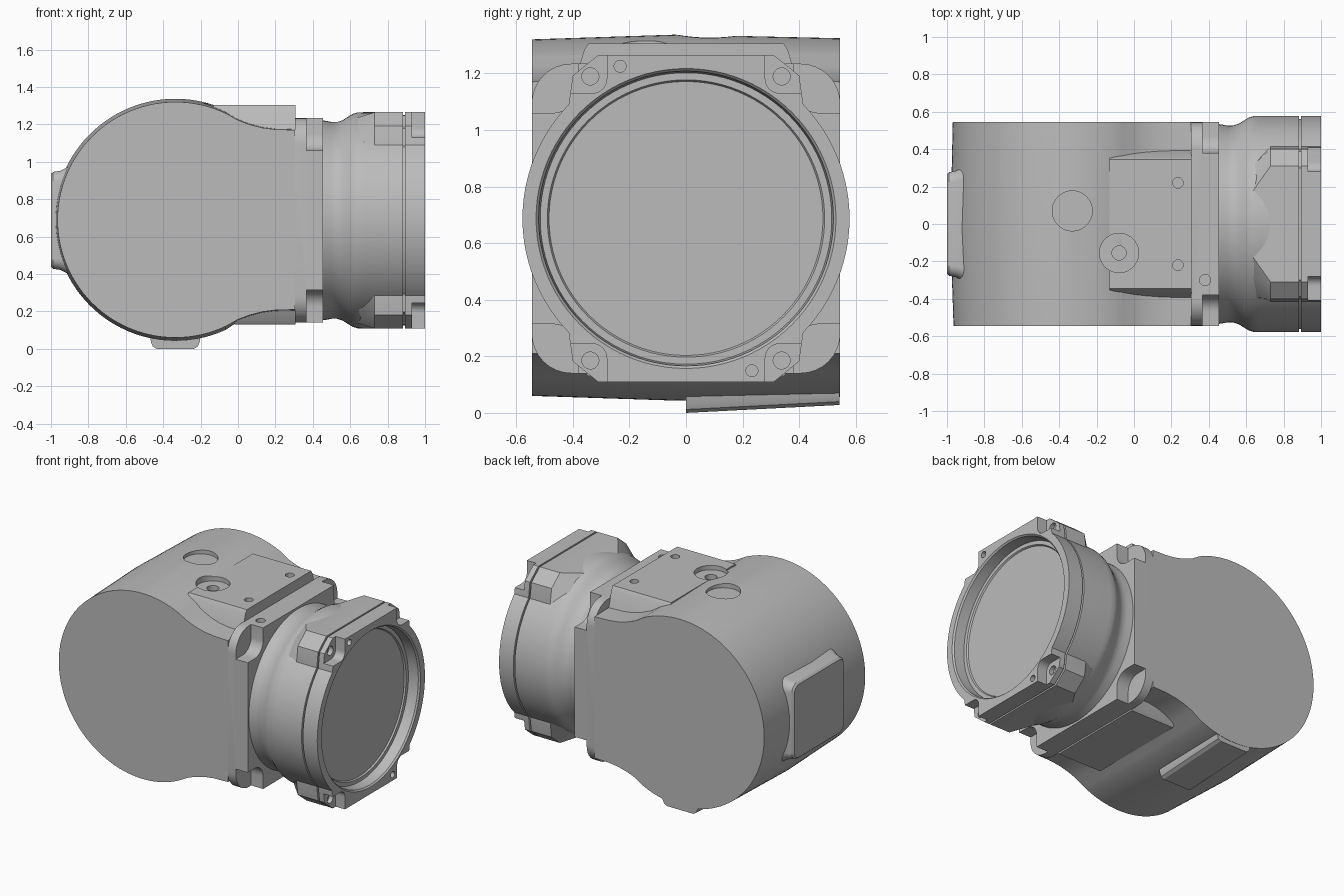
import bpy, bmesh, math
from math import sin, cos, radians

if "Cube" in bpy.data.objects:
    bpy.data.objects.remove(bpy.data.objects["Cube"])

grey = bpy.data.materials.new("light_grey")
grey.use_nodes = True
colour = (0.5, 0.5, 0.5, 1)
grey.diffuse_color = colour
grey.node_tree.nodes["Principled BSDF"].inputs["Base Color"].default_value = colour

CZ = 0.687  # height of the main axis


def loft(name, sections):
    """Skin a row of matching 3D sections and cap both ends."""
    bm = bmesh.new()
    rings = [[bm.verts.new(p) for p in s] for s in sections]
    n = len(rings[0])
    for a, b in zip(rings, rings[1:]):
        for i in range(n):
            j = (i + 1) % n
            bm.faces.new((a[i], a[j], b[j], b[i]))
    bm.faces.new(rings[0])
    bm.faces.new(rings[-1])
    bmesh.ops.recalc_face_normals(bm, faces=bm.faces)
    mesh = bpy.data.meshes.new(name)
    bm.to_mesh(mesh)
    bm.free()
    mesh.materials.append(grey)
    ob = bpy.data.objects.new(name, mesh)
    bpy.context.collection.objects.link(ob)
    return ob


def circle(x, r, y=0, z=CZ, n=96):
    ts = [2 * math.pi * i / n for i in range(n)]
    return [(x, y + r * cos(t), z + r * sin(t)) for t in ts]


def rounded(x, hy, hz, r, y=0, z=CZ, steps=8):
    """Rounded rectangle across the main axis."""
    pts = []
    for k, (sy, sz) in enumerate(((1, 1), (-1, 1), (-1, -1), (1, -1))):
        for i in range(steps + 1):
            t = radians(90 * (k + i / steps))
            pts.append((x, y + sy * (hy - r) + r * cos(t), z + sz * (hz - r) + r * sin(t)))
    return pts


def drill(x, y, r, low, high=1.5):
    """Vertical round cutter."""
    flat = circle(0, r, y, x, 40)
    return loft("drill", [[(c, b, h) for _, b, c in flat] for h in (low, high)])


def bore(y, z, r, x0, x1=1.1):
    return loft("bore", [circle(x, r, y, z, 32) for x in (x0, x1)])


def cut(targets, cutters):
    for ob in targets:
        bpy.context.view_layer.objects.active = ob
        for c in cutters:
            mod = ob.modifiers.new("cut", "BOOLEAN")
            mod.operation = "DIFFERENCE"
            mod.solver = "EXACT"
            mod.object = c
            bpy.ops.object.modifier_apply(modifier=mod.name)
    for c in cutters:
        bpy.data.objects.remove(c)


# Drum-shaped housing: round back blending into a flat neck
def housing_section(y, r, lift):
    cx, cz = -0.335, 0.69
    fillet = [(0.305, 0.48), (0.2, 0.483), (0.13, 0.492), (0.06, 0.51), (0.0, 0.533)]
    top = [(x, cz + h + lift) for x, h in fillet]
    start = math.acos(0.27 / r)
    n = 72
    arc = []
    for i in range(n + 1):
        t = start + (2 * math.pi - 2 * start) * i / n
        arc.append((cx + r * cos(t), cz + r * sin(t)))
    bottom = [(x, 2 * cz - z) for x, z in reversed(top)]
    return [(x, y, z) for x, z in top + arc + bottom]


housing = loft("housing", [housing_section(-0.545, 0.63, 0),
                           housing_section(-0.03, 0.647, 0.012),
                           housing_section(0.545, 0.634, 0)])


# Raised pads above and below the neck
def pad(name, x0, base, face):
    yz = [(-0.4, base), (-0.36, face * 0.85 + base * 0.15), (-0.345, face),
          (0.345, face), (0.36, face * 0.85 + base * 0.15), (0.4, base)]
    return loft(name, [[(x, y, z) for y, z in yz] for x in (x0, 0.308)])


top_pad = pad("top_pad", -0.13, 1.15, 1.305)
bottom_pad = pad("bottom_pad", -0.02, 0.24, 0.13)

# Square flange with rounded corners and corner pockets
flange = loft("flange", [rounded(x, 0.545, 0.547, 0.14) for x in (0.305, 0.455)])
pockets = [loft("pocket", [rounded(x, 0.2, 0.2, 0.09, sy * 0.58, CZ + sz * 0.573)
                           for x in (0.365, 0.6)])
           for sy in (-1, 1) for sz in (-1, 1)]
cut([flange], pockets + [drill(0.38, -0.3, 0.03, 1.17)])

# Holes and spot faces on the top
cut([housing, top_pad], [drill(-0.33, 0.07, 0.107, 1.305),
                         drill(-0.08, -0.155, 0.105, 1.275),
                         drill(-0.08, -0.155, 0.038, 1.2),
                         drill(0.235, 0.22, 0.028, 1.24),
                         drill(0.235, -0.22, 0.028, 1.24)])

# Rear pad and bottom rib
rear_pad = loft("rear_pad", [rounded(-0.9, 0.31, 0.29, 0.07),
                             rounded(-0.95, 0.285, 0.265, 0.06),
                             rounded(-0.988, 0.277, 0.259, 0.055),
                             rounded(-1.0, 0.265, 0.248, 0.05)])
rib = [(-0.475, 0.1), (-0.465, 0.035), (-0.455, 0.012), (-0.435, 0),
       (-0.235, 0), (-0.215, 0.012), (-0.205, 0.035), (-0.195, 0.1)]
bottom_rib = loft("bottom_rib", [[(x, y, z + lift) for x, z in rib]
                                 for y, lift in ((0, 0), (0.543, 0.028))])

# Turned collar with a thin groove and an open, stepped mouth
G0, G1 = 0.882, 0.893
turned = [(0.44, 0.535), (0.47, 0.532), (0.5, 0.526), (0.53, 0.526), (0.56, 0.536),
          (0.59, 0.555), (0.615, 0.57), (0.64, 0.577), (0.67, 0.578),
          (G0, 0.578), (G0, 0.562), (G1, 0.562), (G1, 0.578), (1.0, 0.578),
          (1.0, 0.53), (0.99, 0.521), (0.92, 0.515), (0.92, 0.49), (0.91, 0.484), (0.91, 0.1)]
collar = loft("collar", [circle(x, r) for x, r in turned])


# Faceted ears around the collar, tapered at the back
def ear_section(x, quarter, s=1):
    right = quarter + [(y, -z) for y, z in reversed(quarter)]
    pts = right + [(-y, z) for y, z in reversed(right)]
    return [(x, y * s, CZ + z * s) for y, z in pts]


full = [(0.31, 0.578), (0.4, 0.505), (0.415, 0.4)]
small = [(0.14, 0.54), (0.29, 0.47), (0.39, 0.37)]
ears = loft("collar_ears", [ear_section(0.61, small), ear_section(0.73, full),
                            ear_section(G0, full), ear_section(G0, full, 0.97),
                            ear_section(G1, full, 0.97), ear_section(G1, full),
                            ear_section(1.0, full)])
cut([ears], [loft("mouth", [circle(x, 0.545) for x in (0.8, 1.1)])])

# Screw seats, screw holes and dowel holes in the ears
seats = [loft("seat", [rounded(x, 0.12, 0.12, 0.05, sy * 0.4, CZ + sz * 0.563)
                       for x in (0.93, 1.1)])
         for sy in (-1, 1) for sz in (-1, 1)]
screws = [bore(sy * 0.338, CZ + sz * 0.502, 0.03, 0.9) for sy in (-1, 1) for sz in (-1, 1)]
dowels = [bore(s * 0.233, CZ - s * 0.538, 0.021, 0.94) for s in (-1, 1)]
cut([collar, ears], seats + screws + dowels)

# Smooth shading with crisp edges
for ob in bpy.context.view_layer.objects:
    ob.select_set(False)
for ob in (housing, top_pad, bottom_pad, flange, rear_pad, bottom_rib, collar, ears):
    ob.select_set(True)
    bpy.context.view_layer.objects.active = ob
    bpy.ops.object.shade_smooth_by_angle(angle=radians(28))
    ob.select_set(False)
